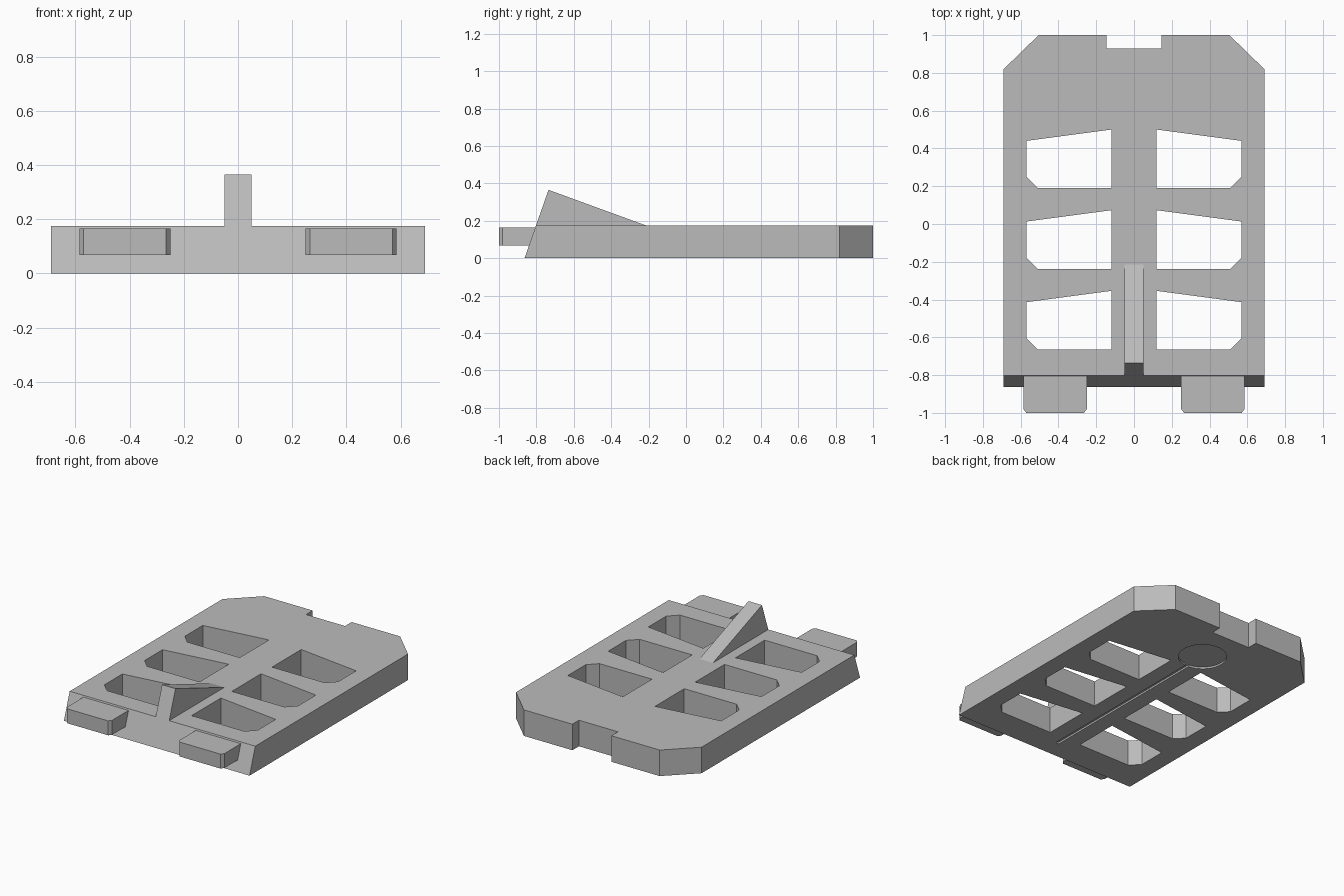
import bpy
import bmesh
from mathutils import Vector

cube = bpy.data.objects.get("Cube")
if cube:
    bpy.data.objects.remove(cube, do_unlink=True)

grey = bpy.data.materials.new("plain grey")
grey.use_nodes = True
COLOUR = (0.5, 0.5, 0.5, 1)
grey.diffuse_color = COLOUR
grey.node_tree.nodes["Principled BSDF"].inputs["Base Color"].default_value = COLOUR

WIDTH, HEIGHT = 0.69, 0.175
BACK, FRONT, FRONT_TOP = 1.0, -0.863, -0.802


def prism(name, points, sweep):
    """Extrude a closed 3D outline along a vector."""
    bm = bmesh.new()
    face = bm.faces.new([bm.verts.new(p) for p in points])
    top = bmesh.ops.extrude_face_region(bm, geom=[face])["geom"]
    moved = [v for v in top if isinstance(v, bmesh.types.BMVert)]
    bmesh.ops.translate(bm, verts=moved, vec=Vector(sweep))
    bmesh.ops.recalc_face_normals(bm, faces=bm.faces)
    mesh = bpy.data.meshes.new(name)
    bm.to_mesh(mesh)
    bm.free()
    mesh.materials.append(grey)
    obj = bpy.data.objects.new(name, mesh)
    bpy.context.collection.objects.link(obj)
    return obj


def slab(name, outline, low, high):
    return prism(name, [(x, y, low) for x, y in outline], (0, 0, high - low))


def cut(target, cutter):
    """Subtract a helper from a part and remove the helper."""
    cutter.hide_render = True
    mod = target.modifiers.new("cut", "BOOLEAN")
    mod.operation, mod.solver, mod.object = "DIFFERENCE", "EXACT", cutter
    bpy.context.view_layer.objects.active = target
    bpy.ops.object.modifier_apply(modifier=mod.name)
    bpy.data.objects.remove(cutter, do_unlink=True)


# Plate with chamfered back corners, a back notch and a sloping front
half = [(WIDTH, FRONT), (WIDTH, 0.82), (0.505, BACK), (0.145, BACK), (0.145, 0.93)]
plate = slab("plate", half + [(-x, y) for x, y in reversed(half)], 0, HEIGHT)
for v in plate.data.vertices:
    if v.co.z > 0.1 and v.co.y < 0:
        v.co.y = FRONT_TOP

# Six windows through the plate
window = [(0.12, 0.5), (0.57, 0.44), (0.57, 0.25), (0.51, 0.19), (0.12, 0.19)]
for side in (-1, 1):
    for row in range(3):
        shape = [(side * x, y - 0.427 * row) for x, y in window]
        cut(plate, slab("window_cutter", shape, -0.1, 0.3))

# Shallow groove and round recess on the underside
groove = [(-0.012, -0.74), (0.012, -0.74), (0.012, 0.55), (-0.012, 0.55)]
cut(plate, slab("groove_cutter", groove, -0.1, 0.012))
bpy.ops.mesh.primitive_cylinder_add(vertices=48, radius=0.15, depth=0.2,
                                    location=(0, 0.66, -0.088))
cut(plate, bpy.context.object)

# Upright fin that continues the front slope
fin_profile = [(-0.802, HEIGHT), (-0.735, 0.365), (-0.215, HEIGHT),
               (-0.215, 0.15), (-0.80, 0.15)]
prism("fin", [(-0.05, y, z) for y, z in fin_profile], (0.1, 0, 0))

# Two front tabs with chamfered corners
tab = [(0.25, -0.79), (0.25, -0.98), (0.265, -1), (0.57, -1), (0.585, -0.98), (0.585, -0.79)]
for name, side in (("left_tab", 1), ("right_tab", -1)):
    slab(name, [(side * x, y) for x, y in tab], 0.068, 0.165)
